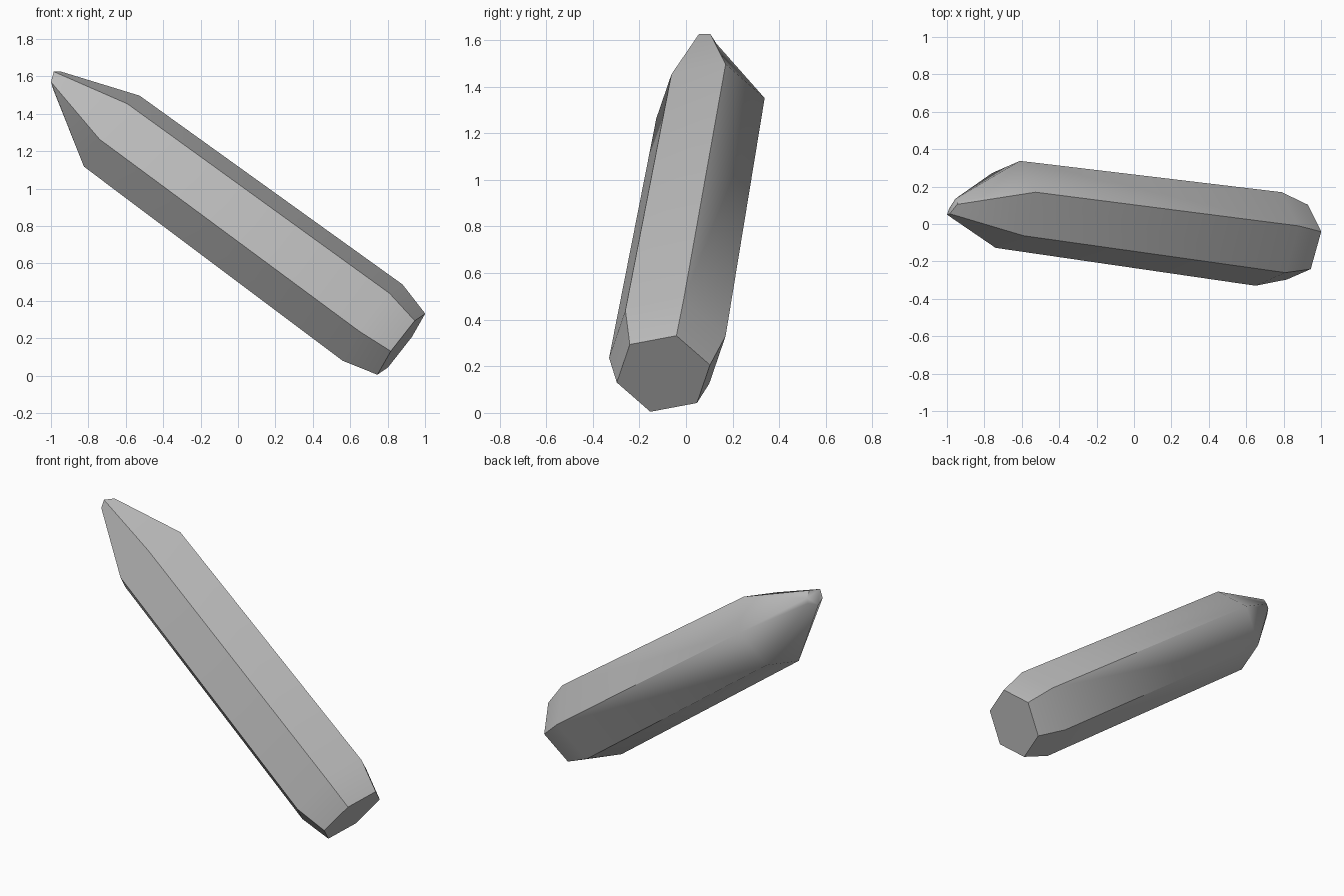
import bpy, bmesh, math
from mathutils import Vector

cube = bpy.data.objects.get("Cube")
if cube:
    bpy.data.objects.remove(cube, do_unlink=True)

# Plain grey stone colour
grey = (0.5, 0.5, 0.5, 1)
stone = bpy.data.materials.new("grey_stone")
stone.use_nodes = True
stone.diffuse_color = grey
shader = next(n for n in stone.node_tree.nodes if n.type == "BSDF_PRINCIPLED")
shader.inputs["Base Color"].default_value = grey

# Two neighbouring corners of the hexagonal cross-section, relative to its centre
u = Vector((-0.07, -0.25, -0.047))
v = Vector((0.09, -0.18, 0.157))


def hexagon(centre, scale):
    """Corners of a leaning hexagon, going round from the first corner."""
    return [Vector(centre) + scale * c for c in (u, v, v - u, -u, -v, u - v)]


# Base cap, body start and body end share one cross-section
rings = [
    hexagon((0.873, -0.097, 0.168), 0.8),
    hexagon((0.72, -0.08, 0.283), 1.0),
    hexagon((-0.675, 0.105, 1.307), 0.93),
]

# Small slanted, uneven facet at the point
rings.append([Vector(p) for p in (
    (-1.0, 0.05, 1.57), (-0.985, 0.055, 1.625), (-0.945, 0.105, 1.625),
    (-0.945, 0.13, 1.585), (-0.955, 0.135, 1.555), (-0.99, 0.08, 1.535))])

# Skin the rings into one closed crystal
bm = bmesh.new()
loops = [[bm.verts.new(p) for p in ring] for ring in rings]
for low, high in zip(loops, loops[1:]):
    for i in range(len(low)):
        j = (i + 1) % len(low)
        bm.faces.new((low[i], low[j], high[j], high[i]))
bm.faces.new(loops[0])
bm.faces.new(loops[-1])
bmesh.ops.recalc_face_normals(bm, faces=bm.faces)

mesh = bpy.data.meshes.new("crystal")
bm.to_mesh(mesh)
bm.free()
mesh.materials.append(stone)
crystal = bpy.data.objects.new("crystal", mesh)
bpy.context.collection.objects.link(crystal)

# Soft shoulders, crisp long edges
bpy.ops.object.select_all(action="DESELECT")
bpy.context.view_layer.objects.active = crystal
crystal.select_set(True)
bpy.ops.object.shade_smooth_by_angle(angle=math.radians(50))
